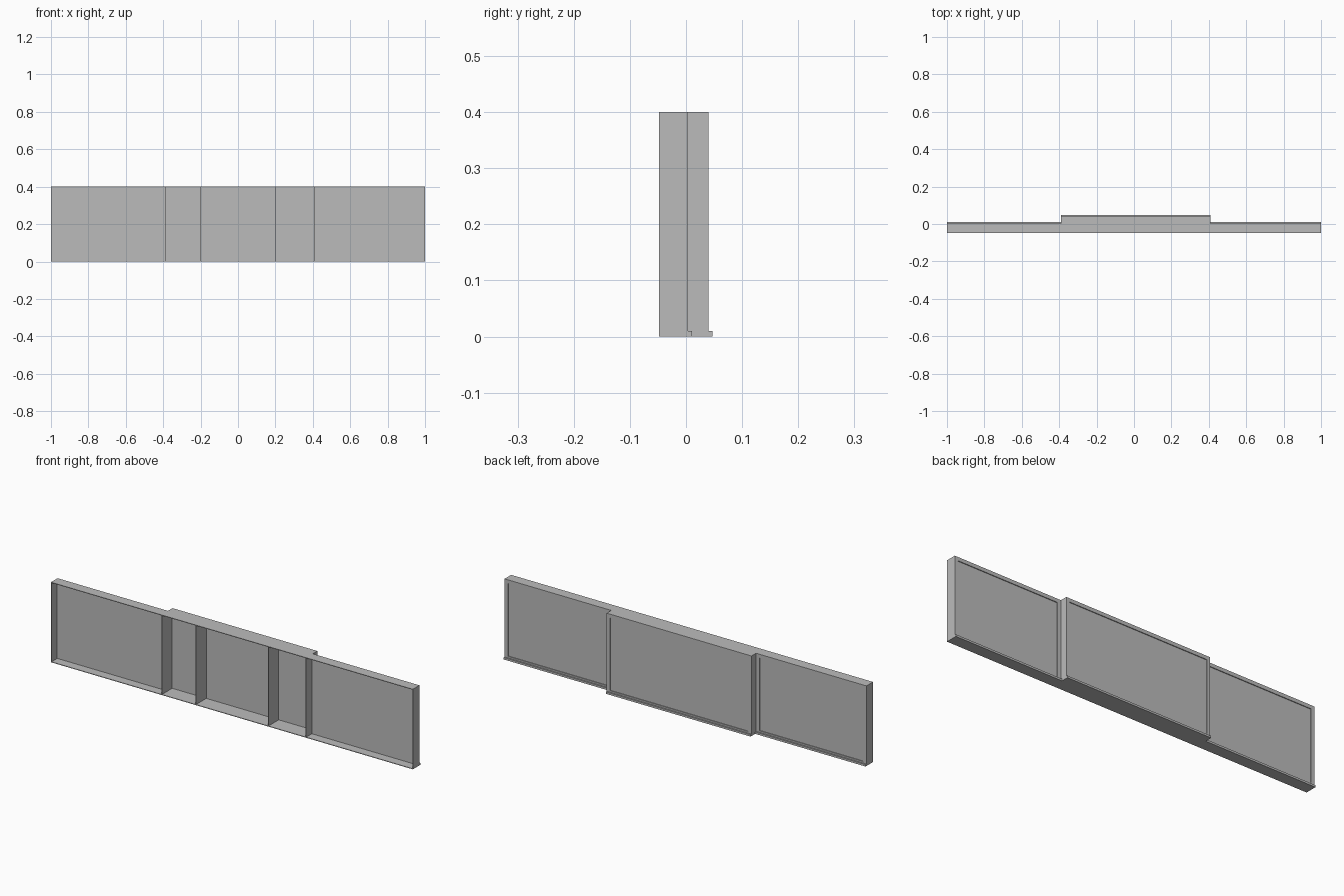
import bpy

cube = bpy.data.objects.get("Cube")
if cube:
    bpy.data.objects.remove(cube, do_unlink=True)

GREY = (0.5, 0.5, 0.5, 1)
mat = bpy.data.materials.new("plain grey")
mat.use_nodes = True
mat.diffuse_color = GREY
mat.node_tree.nodes["Principled BSDF"].inputs["Base Color"].default_value = GREY

H = 0.4          # overall height
FRONT = -0.048   # open front edge
T = 0.003        # sheet thickness
RAIL = 0.018     # frame width
LIP = 0.007      # sill overhang


def box(name, x0, x1, y0, y1, z0, z1):
    """Axis-aligned board given by its limits."""
    bpy.ops.mesh.primitive_cube_add(size=1)
    ob = bpy.context.object
    ob.name = name
    ob.location = ((x0 + x1) / 2, (y0 + y1) / 2, (z0 + z1) / 2)
    ob.scale = (x1 - x0, y1 - y0, z1 - z0)
    ob.data.materials.append(mat)
    return ob


def bay(name, x0, x1, back):
    """Open-fronted tray with a recessed, framed back and a sill lip."""
    box(name + "_floor", x0, x1, FRONT, back, 0, T)
    box(name + "_top", x0, x1, FRONT, back, H - T, H)
    # Frame around the back panel
    inner = back - LIP
    box(name + "_bottom_rail", x0, x1, inner, back, 0, RAIL)
    box(name + "_top_rail", x0, x1, inner, back, H - RAIL, H)
    box(name + "_right_stile", x0, x0 + RAIL, inner, back, RAIL, H - RAIL)
    box(name + "_left_stile", x1 - RAIL, x1, inner, back, RAIL, H - RAIL)
    # Thin panel held inside the frame
    box(name + "_panel", x0 + RAIL, x1 - RAIL, inner, inner + T, RAIL, H - RAIL)
    box(name + "_sill_lip", x0, x1, back, back + LIP, 0, 0.01)


SIDE, MID = 0.004, 0.04
bay("right_bay", -1, -0.39, SIDE)
bay("centre_bay", -0.39, 0.41, MID)
bay("left_bay", 0.41, 1, SIDE)

# Upright end walls and dividers
for name, x, back in (
    ("right_end_wall", -1 + T / 2, SIDE),
    ("right_bay_divider", -0.39 + T / 2, MID),
    ("right_inner_divider", -0.2, MID - LIP),
    ("left_inner_divider", 0.2, MID - LIP),
    ("left_bay_divider", 0.41 - T / 2, MID),
    ("left_end_wall", 1 - T / 2, SIDE),
):
    box(name, x - T / 2, x + T / 2, FRONT, back, 0, H)
